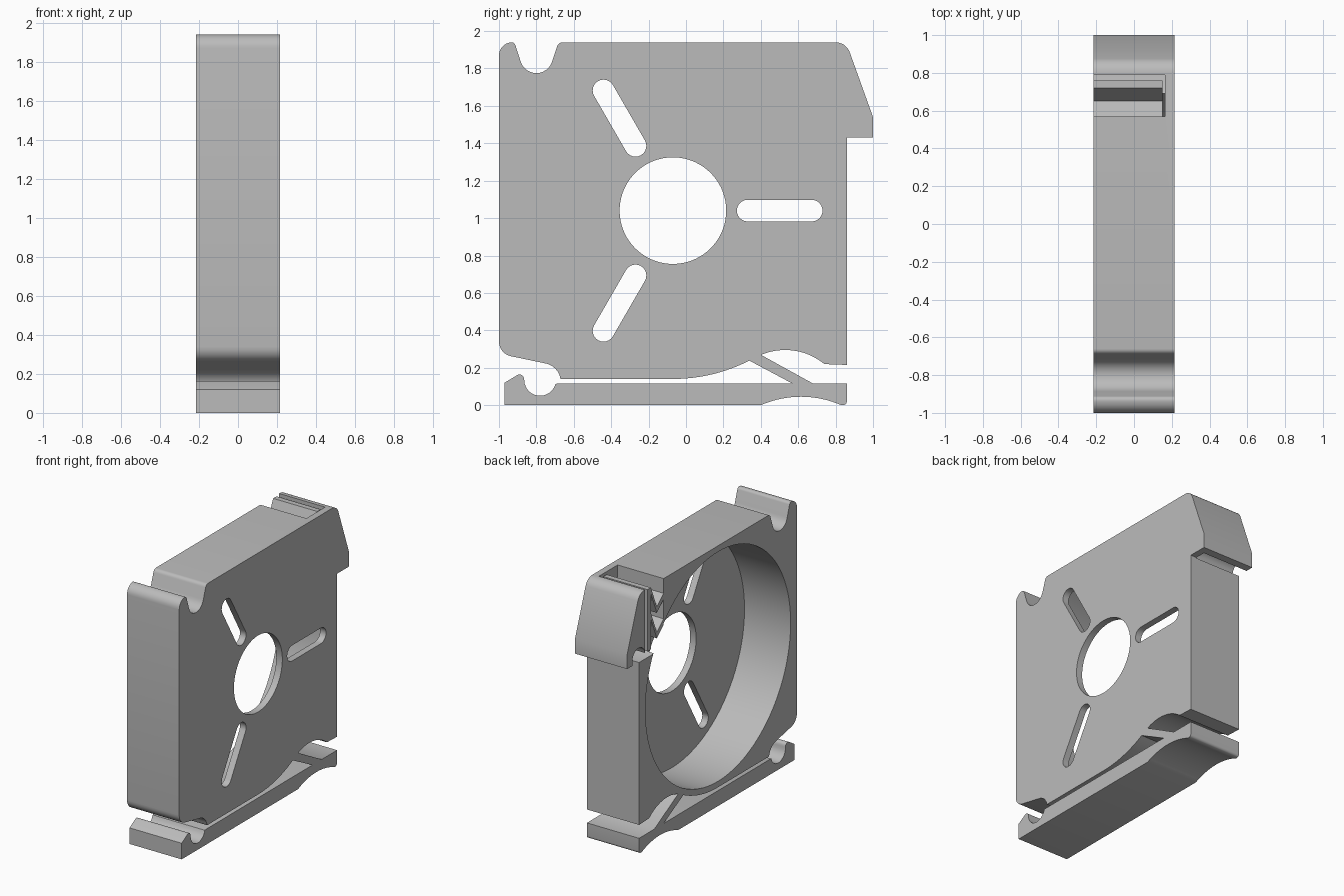
import bpy
import bmesh
from math import cos, sin, radians

if "Cube" in bpy.data.objects:
    bpy.data.objects.remove(bpy.data.objects["Cube"])

HALF = 0.215            # half thickness of the housing
FLOOR = 0.165           # inner face of the thin plate
HUB = (-0.07, 1.04)     # centre of the round opening (y, z)

grey = bpy.data.materials.new("plain_grey")
grey.use_nodes = True
colour = (0.5, 0.5, 0.5, 1)
grey.diffuse_color = colour
grey.node_tree.nodes["Principled BSDF"].inputs["Base Color"].default_value = colour


def arc(centre, radius, start, end, steps=12):
    """Points on an arc in the y-z plane, angles in degrees."""
    angles = [radians(start + (end - start) * i / steps) for i in range(steps + 1)]
    return [(centre[0] + radius * cos(a), centre[1] + radius * sin(a)) for a in angles]


def extrude(name, outline, x_low, x_high):
    """Solid made by sweeping a y-z outline along x."""
    bm = bmesh.new()
    face = bm.faces.new([bm.verts.new((x_low, y, z)) for y, z in outline])
    swept = bmesh.ops.extrude_face_region(bm, geom=[face])
    verts = [g for g in swept["geom"] if isinstance(g, bmesh.types.BMVert)]
    bmesh.ops.translate(bm, verts=verts, vec=(x_high - x_low, 0, 0))
    bmesh.ops.recalc_face_normals(bm, faces=bm.faces)
    mesh = bpy.data.meshes.new(name)
    bm.to_mesh(mesh)
    bm.free()
    mesh.materials.append(grey)
    obj = bpy.data.objects.new(name, mesh)
    bpy.context.collection.objects.link(obj)
    return obj


def activate(obj):
    bpy.ops.object.select_all(action="DESELECT")
    obj.select_set(True)
    bpy.context.view_layer.objects.active = obj


def cut(target, outline, x_low, x_high):
    """Subtract a swept outline from the target."""
    cutter = extrude("cutter", outline, x_low, x_high)
    cutter.hide_render = True
    mod = target.modifiers.new("cut", "BOOLEAN")
    mod.operation = "DIFFERENCE"
    mod.solver = "EXACT"
    mod.object = cutter
    activate(target)
    bpy.ops.object.modifier_apply(modifier=mod.name)
    bpy.data.objects.remove(cutter)


def smooth(obj):
    activate(obj)
    bpy.ops.object.shade_smooth_by_angle(angle=radians(30))


# Bottom edge of the body, down the strut to the lever
outline = arc(HUB, 0.9, 270, 297)
outline += [(0.57, 0.115), (-0.69, 0.115)]
# Lever: round notch, nose, underside with arch, rounded tip
outline += arc((-0.78, 0.135), 0.085, -15, -180)
outline += arc((-0.89, 0.14), 0.024, 20, 120, 5)
outline += [(-0.97, 0.12), (-0.97, 0)]
outline += arc((0.615, -0.491), 0.536, 113.6, 66.4, 16)
outline += arc((0.84, 0.02), 0.02, -70, 0, 4)
# Up the other side of the strut and over the relief arch
outline += [(0.86, 0.115), (0.68, 0.115)]
outline += arc((0.53, -0.035), 0.33, 113, 50.5)
# Back wall and overhanging hook
outline += [(0.86, 0.215), (0.86, 1.43), (1, 1.43), (1, 1.54)]
outline += arc((0.8, 1.86), 0.08, 20, 90, 6)
# Top edge with the upper notch and rounded front corner
outline += arc((-0.66, 1.91), 0.03, 90, 165, 5)
outline += arc((-0.8, 1.863), 0.088, -15, -165)
outline += arc((-0.933, 1.918), 0.022, 15, 90, 5)
outline += arc((-0.93, 1.87), 0.07, 100, 180, 6)
# Lower front corner and the step back to the bottom edge
outline += arc((-0.92, 0.34), 0.08, 180, 255, 6)
outline += arc((-0.77, 0.125), 0.1, 75, 10, 6)
outline += [(-0.67, 0.14)]
housing = extrude("housing", outline, -HALF, HALF)

# Spring pocket, with the arched gap below the hook
pocket = [(0.57, 2), (0.79, 2), (0.79, 1.47)]
pocket += arc((0.865, 1.46), 0.075, 170, 0, 10)
pocket += [(0.94, 1.425), (0.7, 1.425), (0.57, 1.5)]
cut(housing, pocket, -0.3, FLOOR)

# Large round cavity and centre hole
cut(housing, arc(HUB, 0.855, 0, 357, 119), -0.3, FLOOR)
cut(housing, arc(HUB, 0.285, 0, 355, 71), 0, 0.3)

# Three radial slots
for turn in (0, 120, 240):
    a = radians(turn)
    ends = [(HUB[0] + d * cos(a), HUB[1] + d * sin(a)) for d in (0.4, 0.742)]
    slot = arc(ends[1], 0.058, turn - 90, turn + 90)
    slot += arc(ends[0], 0.058, turn + 90, turn + 270)
    cut(housing, slot, 0, 0.3)
smooth(housing)

# Spring inside the pocket: upright leaf and two V-shaped folds
extrude("spring_leaf", [(0.72, 1.47), (0.76, 1.47), (0.76, 1.93), (0.72, 1.93)], -HALF, 0.15)
for label, top in (("upper", 1.93), ("lower", 1.74)):
    fold = [(0.72, top), (0.65, top - 0.17), (0.57, top - 0.1)]
    under = [(y, z - 0.045) for y, z in reversed(fold)]
    extrude("spring_fold_" + label, fold + under, -HALF, 0.15)
